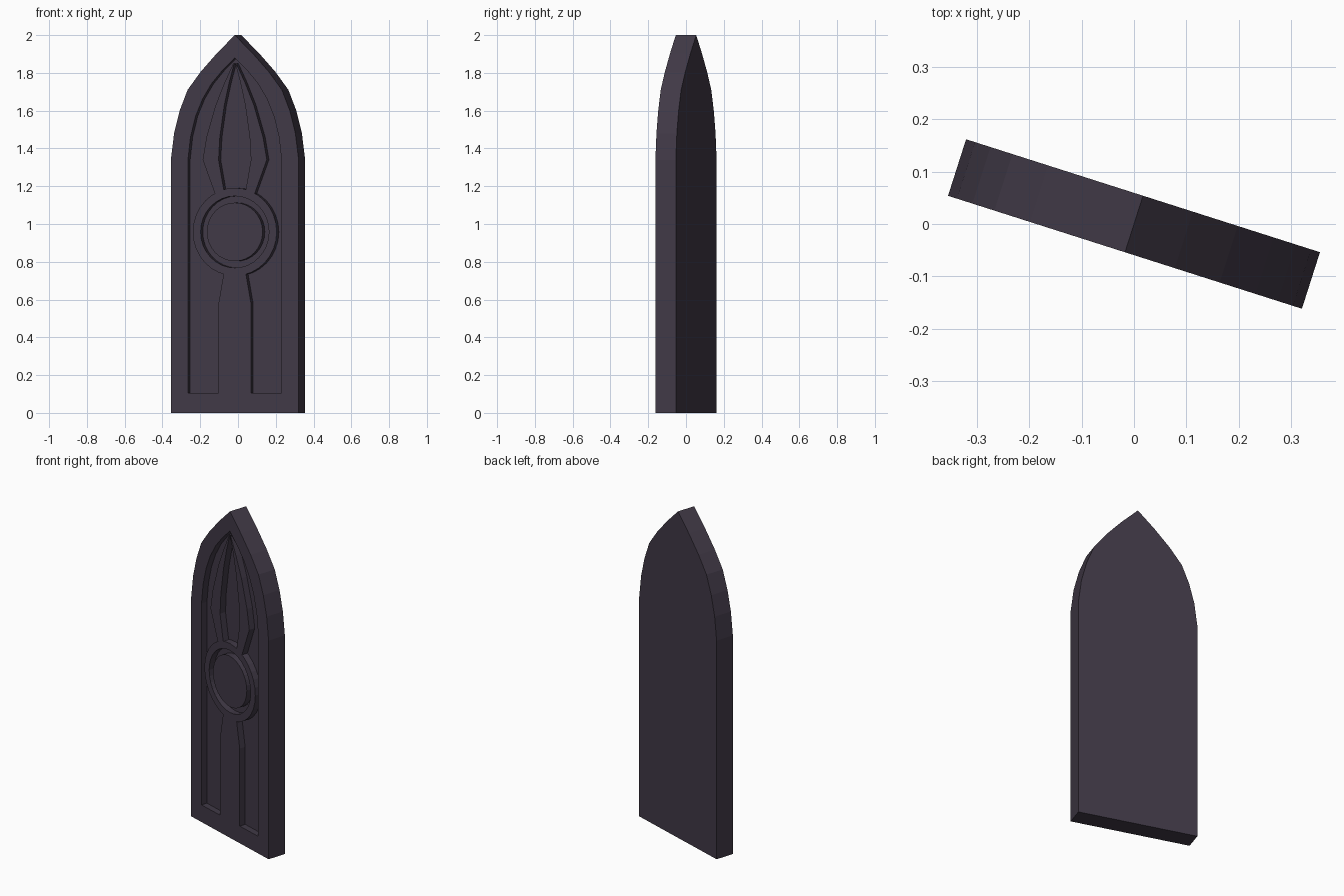
import bpy, bmesh, math

if "Cube" in bpy.data.objects:
    bpy.data.objects.remove(bpy.data.objects["Cube"])

ANGLE = math.radians(-17.7)   # the slab stands turned about z
FRONT, BACK = -0.0567, 0.0567
FLOOR = FRONT + 0.038         # depth of the carved recesses
CZ = 0.958                    # height of the roundel centre

stone = bpy.data.materials.new("dark_purple_stone")
stone.diffuse_color = (0.052, 0.041, 0.062, 1)
stone.use_nodes = True
stone.node_tree.nodes["Principled BSDF"].inputs["Base Color"].default_value = stone.diffuse_color


def finish(bm, name):
    bmesh.ops.recalc_face_normals(bm, faces=bm.faces)
    me = bpy.data.meshes.new(name)
    bm.to_mesh(me)
    bm.free()
    me.materials.append(stone)
    ob = bpy.data.objects.new(name, me)
    ob.rotation_euler.z = ANGLE
    bpy.context.collection.objects.link(ob)
    return ob


def mirrored(half):
    """Full closed outline from a right half ending at the apex."""
    return half + [(-x, z) for x, z in reversed(half[:-1])]


def loop(bm, pts, y):
    return [bm.verts.new((x, y, z)) for x, z in pts]


def bridge(bm, a, b):
    n = len(a)
    for i in range(n):
        j = (i + 1) % n
        bm.faces.new((a[i], a[j], b[j], b[i]))


def plate(name, pts):
    """Raised piece from just under the recess floor to the front plane."""
    bm = bmesh.new()
    a, b = loop(bm, pts, FRONT), loop(bm, pts, FLOOR + 0.005)
    bm.faces.new(a)
    bm.faces.new(b)
    bridge(bm, a, b)
    return finish(bm, name)


def circle(r, n=32):
    return [(r * math.cos(2 * math.pi * i / n), CZ + r * math.sin(2 * math.pi * i / n))
            for i in range(n)]


# pointed slab with a recessed front panel
outer = mirrored([(0.355, 0), (0.355, 1.34), (0.337, 1.48), (0.306, 1.60),
                  (0.262, 1.71), (0.19, 1.805), (0.1, 1.903), (0, 2.0)])
inner = mirrored([(0.26, 0.105), (0.26, 1.34), (0.246, 1.46), (0.218, 1.57),
                  (0.18, 1.66), (0.13, 1.742), (0.07, 1.812), (0, 1.88)])
bm = bmesh.new()
back, front = loop(bm, outer, BACK), loop(bm, outer, FRONT)
rim, floor = loop(bm, inner, FRONT), loop(bm, inner, FLOOR)
bm.faces.new(back)
bm.faces.new(floor)
bridge(bm, back, front)
bridge(bm, front, rim)
bridge(bm, rim, floor)
finish(bm, "window_slab")

# round ring and central disk
bm = bmesh.new()
of, inf = loop(bm, circle(0.233), FRONT), loop(bm, circle(0.19), FRONT)
ob_, ib = loop(bm, circle(0.233), FLOOR + 0.005), loop(bm, circle(0.19), FLOOR + 0.005)
bridge(bm, of, inf)
bridge(bm, of, ob_)
bridge(bm, inf, ib)
bridge(bm, ob_, ib)
finish(bm, "roundel_ring")
plate("roundel_disk", circle(0.155))

# lower central post
plate("lower_post", [(-0.09, 0.10), (0.09, 0.10), (0.09, 0.58), (0.062, 0.735),
                     (0.055, 0.75), (-0.055, 0.75), (-0.062, 0.735), (-0.09, 0.58)])

# two curved upper bars meeting near the apex
bar = [(0.05, 1.16), (0.10, 1.145), (0.112, 1.165), (0.178, 1.34), (0.157, 1.46),
       (0.106, 1.63), (0.056, 1.75), (0.008, 1.85), (0.003, 1.85), (0.031, 1.75),
       (0.058, 1.63), (0.083, 1.46), (0.09, 1.34), (0.062, 1.185)]
for side, s in (("right", 1), ("left", -1)):
    plate("upper_bar_" + side, [(s * x, z) for x, z in bar])
